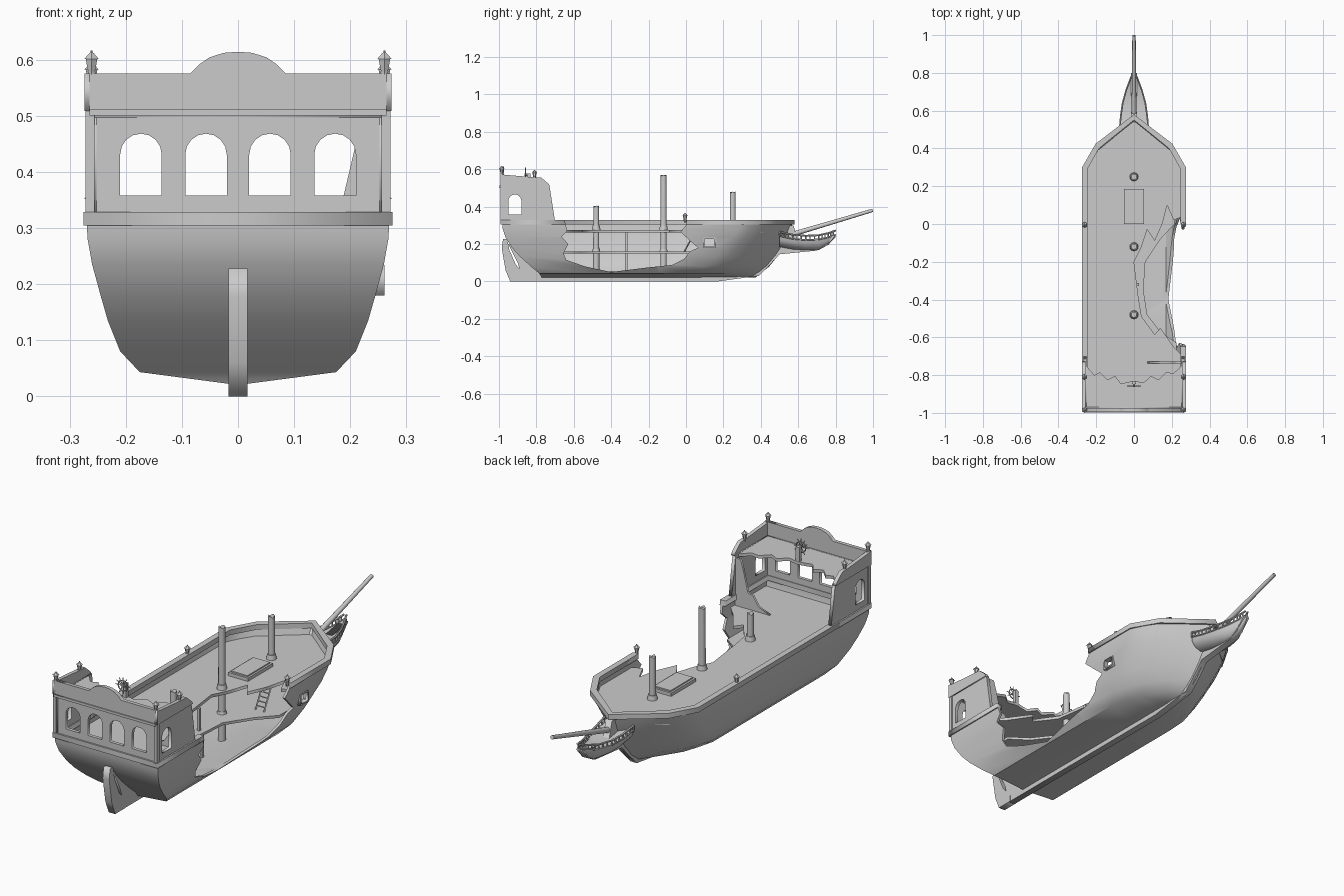
import bpy, bmesh, math
from mathutils import Vector, Matrix

if "Cube" in bpy.data.objects:
    bpy.data.objects.remove(bpy.data.objects["Cube"])


def finish(name, bm, angle=None):
    bmesh.ops.remove_doubles(bm, verts=bm.verts, dist=1e-5)
    bmesh.ops.recalc_face_normals(bm, faces=bm.faces)
    me = bpy.data.meshes.new(name)
    bm.to_mesh(me)
    bm.free()
    ob = bpy.data.objects.new(name, me)
    bpy.context.collection.objects.link(ob)
    if angle:
        smooth(ob, angle)
    return ob


def select(ob):
    bpy.ops.object.select_all(action='DESELECT')
    ob.select_set(True)
    bpy.context.view_layer.objects.active = ob


def smooth(ob, angle):
    select(ob)
    bpy.ops.object.shade_smooth_by_angle(angle=math.radians(angle))


def plate(name, plane, loops, lo, hi):
    """Flat board: first loop is the outline, others are holes; lo..hi is its thickness."""
    cu = bpy.data.curves.new(name, 'CURVE')
    cu.dimensions, cu.fill_mode, cu.extrude = '2D', 'BOTH', (hi - lo) / 2
    for loop in loops:
        sp = cu.splines.new('POLY')
        sp.points.add(len(loop) - 1)
        for p, (u, v) in zip(sp.points, loop):
            p.co = (u, v, 0, 1)
        sp.use_cyclic_u = True
    tmp = bpy.data.objects.new(name + "_outline", cu)
    bpy.context.collection.objects.link(tmp)
    bpy.context.view_layer.update()
    bm = bmesh.new()
    bm.from_mesh(tmp.to_mesh())
    bpy.data.objects.remove(tmp)
    mid = (lo + hi) / 2
    for v in bm.verts:
        a, b, c = v.co
        c += mid
        v.co = {'XY': (a, b, c), 'YZ': (c, a, b), 'XZ': (a, c, b)}[plane]
    return finish(name, bm)


def rod(bm, a, b, r1, r2=None, seg=8):
    a, b = Vector(a), Vector(b)
    d = b - a
    m = Matrix.Translation((a + b) / 2) @ d.to_track_quat('Z', 'Y').to_matrix().to_4x4()
    return bmesh.ops.create_cone(bm, cap_ends=True, segments=seg, radius1=r1,
                                 radius2=r1 if r2 is None else r2, depth=d.length, matrix=m)['verts']


def block(bm, lo, hi):
    lo, hi = Vector(lo), Vector(hi)
    bmesh.ops.create_cube(bm, size=1, matrix=Matrix.Translation((lo + hi) / 2) @ Matrix.Diagonal((*(hi - lo), 1)))


def cut(ob, cutter):
    m = ob.modifiers.new("cut", 'BOOLEAN')
    m.operation, m.solver, m.object = 'DIFFERENCE', 'EXACT', cutter


def arch(c, z0, z1, r):
    top = [(c + r * math.cos(math.pi * i / 8), z1 - r + r * math.sin(math.pi * i / 8)) for i in range(9)]
    return [(c - r, z0), (c + r, z0)] + top


def mirrored(half):
    return half + [(-x, y) for x, y in reversed(half) if abs(x) > 1e-6]


# Hull shell: levels of (half width, z, stern y, start of bow taper, stem y)
levels = [(0, .02, -.77, 0, .37), (.175, .043, -.785, .05, .40), (.21, .08, -.83, .10, .445),
          (.232, .135, -.89, .16, .49), (.245, .18, -.93, .20, .52), (.26, .235, -.965, .25, .545),
          (.268, .28, -.98, .28, .56), (.27, .315, -.982, .30, .572)]
bm = bmesh.new()
rings = []
for w, z, ys, y0, yb in levels:
    half = [(0, yb)] + [(w * f, y0 + (yb - y0) * t) for t, f in ((.72, .38), (.44, .74), (.22, .89), (0, 1))]
    half += [(w, -.15), (w, -.5), (w, ys)]
    full = half + [(-x, y) for x, y in reversed(half[1:])]
    rings.append([bm.verts.new((x, y, z)) for x, y in full])
for a, b in zip(rings, rings[1:]):
    for i in range(len(a)):
        j = (i + 1) % len(a)
        bm.faces.new((a[i], a[j], b[j], b[i]))
bmesh.ops.remove_doubles(bm, verts=bm.verts, dist=1e-5)
bmesh.ops.recalc_face_normals(bm, faces=bm.faces)
side = max(bm.faces, key=lambda f: f.calc_center_median().x)
flip = side.normal.x < 0
hull = finish("hull", bm)
if flip:
    hull.data.flip_normals()
sol = hull.modifiers.new("thickness", 'SOLIDIFY')
sol.thickness, sol.offset = .012, -1

# Rail around the hull top
rail = plate("hull_rail", 'XY', [mirrored([(.275, -.992), (.275, .30), (.203, .425), (0, .58)]),
                                 mirrored([(.247, -.965), (.247, .29), (.185, .40), (0, .55)])], .304, .328)

# Breach in the right side and the gun port
breach = plate("breach_cutter", 'YZ', [[
    (-.66, .4), (-.645, .31), (-.635, .27), (-.665, .24), (-.63, .20), (-.655, .15), (-.64, .115), (-.54, .08),
    (-.40, .05), (-.2, .075), (-.075, .088), (-.01, .12), (.02, .16), (.064, .18), (.03, .21), (-.03, .265),
    (.0, .3), (.01, .4)]], .10, .4)
port = plate("port_cutter", 'YZ', [[(.10, .187), (.15, .187), (.15, .227), (.10, .227)]], .2, .3)
for ob, cutters in ((hull, (breach, port)), (rail, (breach,))):
    for c in cutters:
        cut(ob, c)
    select(ob)
    bpy.ops.object.convert(target='MESH')
for c in (breach, port):
    bpy.data.objects.remove(c)
smooth(hull, 35)
plate("gun_port_frame", 'YZ', [[(.093, .18), (.157, .18), (.157, .234), (.093, .234)],
                               [(.10, .187), (.15, .187), (.15, .227), (.10, .227)]], .238, .261)

# Keel with stem, and rudder
plate("keel", 'YZ', [[(-.87, 0), (.17, 0), (.39, .03), (.45, .09), (.50, .145), (.70, .165), (.75, .19), (.80, .245),
                      (.6, .21), (.575, .30), (.55, .30), (.50, .18), (.43, .11), (.36, .05), (.15, .03),
                      (-.75, .03), (-.82, .09), (-.93, .2), (-.95, .2), (-.90, .10)]], -.016, .016)
plate("rudder", 'YZ', [[(-.86, 0), (-.94, 0), (-.965, .06), (-.985, .178), (-.978, .228), (-.955, .228),
                        (-.945, .17), (-.91, .09), (-.86, .03)]], -.017, .017)

# Decks with broken right edges
plate("upper_deck", 'XY', [[(0, .548), (-.192, .40), (-.258, .28), (-.258, -.965), (.258, -.965), (.258, -.70),
                            (.21, -.65), (.14, -.55), (.11, -.585), (.04, -.49), (.025, -.4), (0, -.2), (.04, -.12),
                            (.07, -.03), (.11, -.09), (.15, .0), (.175, .10), (.21, .02), (.258, .04), (.258, .28),
                            (.192, .40)]], .262, .276)
plate("lower_deck", 'XY', [[(0, .46), (-.165, .30), (-.226, .16), (-.226, -.88), (.226, -.88), (.226, -.63),
                            (.14, -.57), (.07, -.48), (.05, -.35), (.06, -.2), (.14, -.08), (.215, .0), (.222, .16),
                            (.165, .30)]], .148, .16)
plate("poop_deck", 'XY', [[(-.258, -.985), (.258, -.985), (.258, -.745), (.21, -.79), (.17, -.785), (.13, -.825),
                           (.09, -.805), (.05, -.84), (0, -.83), (-.07, -.845), (-.10, -.805), (-.14, -.825),
                           (-.18, -.785), (-.21, -.80), (-.258, -.745)]], .497, .511)

# Stern cabin walls, mouldings and bulwarks
windows = [arch(c, .358, .468, .037) for c in (-.173, -.057, .057, .173)]
plate("cabin_back_wall", 'XZ', [[(-.26, .32), (.26, .32), (.26, .505), (-.26, .505)]] + windows, -.984, -.968)
bulge = [(.085 * k, .575 + dz) for k, dz in ((1, 0), (.82, .016), (.6, .029), (.3, .037), (0, .039))]
plate("stern_bulwark", 'XZ', [[(-.265, .505), (.265, .505), (.265, .575)] + bulge +
                              [(-x, z) for x, z in reversed(bulge[:-1])] + [(-.265, .575)]], -.992, -.974)
plate("stern_moulding", 'XZ', [[(-.265, .50), (.265, .50), (.265, .512), (-.265, .512)]], -.997, -.97)
for s, tag in ((1, "right"), (-1, "left")):
    def xr(a, b):
        return (a, b) if s > 0 else (-b, -a)
    plate("cabin_side_" + tag, 'YZ', [[(-.985, .32), (-.70, .32), (-.73, .512), (-.985, .512)],
                                      arch(-.915, .357, .465, .035)], *xr(.252, .268))
    plate("side_bulwark_" + tag, 'YZ', [[(-.992, .508), (-.727, .508), (-.735, .522), (-.775, .556), (-.80, .556),
                                         (-.97, .57), (-.992, .575)]], *xr(.256, .274))
    bm = bmesh.new()
    a, b = xr(.256, .272)
    block(bm, (a, -.992, .32), (b, -.972, .51))
    finish("corner_post_" + tag, bm)
plate("broken_bulkhead", 'XZ', [[(.255, .275), (.07, .275), (.13, .30), (.16, .345), (.187, .352), (.21, .45),
                                 (.225, .50), (.255, .50)]], -.738, -.728)

# Masts (snapped tops) with collars, and bowsprit
for name, y, top in (("fore_mast", .25, .48), ("main_mast", -.12, .57), ("rear_mast", -.48, .405)):
    bm = bmesh.new()
    vs = rod(bm, (0, y, .03), (0, y, top), .017, .015, 12)
    for i, v in enumerate([v for v in vs if v.co.z > top - .01]):
        v.co.z -= (0, .008, .003)[i % 3]
    rod(bm, (0, y, .275), (0, y, .298), .023, .019, 12)
    rod(bm, (0, y, .158), (0, y, .172), .022, .019, 12)
    finish(name, bm, 40)
bm = bmesh.new()
rod(bm, (0, .48, .226), (0, .998, .380), .014, .009, 12)
finish("bowsprit", bm, 40)

# Beakhead under the bowsprit: sections of (y, half width, top z, bottom z)
beak = [(.50, .076, .243, .185), (.57, .07, .228, .172), (.64, .06, .222, .167), (.71, .041, .225, .168),
        (.76, .022, .236, .195), (.80, .006, .25, .238)]
bm = bmesh.new()
rows = []
for y, w, t, b in beak:
    half = [(.3 * w, b), (.72 * w, b + .22 * (t - b)), (.95 * w, b + .6 * (t - b)), (w, t)]
    rows.append([bm.verts.new((x, y, z)) for x, z in half + [(-x, z) for x, z in reversed(half)]])
for a, b in zip(rows, rows[1:]):
    for i in range(8):
        bm.faces.new((a[i], a[(i + 1) % 8], b[(i + 1) % 8], b[i]))
bm.faces.new(rows[0])
bm.faces.new(rows[-1])
finish("beakhead", bm, 40)
bm = bmesh.new()
for s in (1, -1):
    for (y, w, t, _), (y2, w2, t2, _) in zip(beak, beak[1:]):
        p, q = Vector((s * w, y, t)), Vector((s * w2, y2, t2))
        up = Vector((0, 0, .022))
        rod(bm, p + up, q + up, .005, seg=6)
        rod(bm, p, q, .004, seg=6)
        for k in (0, 1 / 3, 2 / 3):
            c = p.lerp(q, k)
            rod(bm, c, c + up, .0035, seg=6)
finish("beakhead_railing", bm)

# Hatch, below-deck posts and ladder
bm = bmesh.new()
block(bm, (-.052, 0, .27), (.052, .185, .292))
block(bm, (-.043, .009, .29), (.043, .176, .298))
finish("hatch", bm)
bm = bmesh.new()
block(bm, (.015, -.327, .155), (.027, -.313, .265))
block(bm, (.030, -.327, .03), (.042, -.313, .15))
finish("deck_posts", bm)
bm = bmesh.new()
foot, head = Vector((.12, -.01, .158)), Vector((.12, .05, .268))
for dx in (-.022, .022):
    rod(bm, foot + Vector((dx, 0, 0)), head + Vector((dx, 0, 0)), .004, seg=4)
for k in range(1, 6):
    c = foot.lerp(head, k / 6)
    rod(bm, c - Vector((.022, 0, 0)), c + Vector((.022, 0, 0)), .003, seg=4)
finish("ladder", bm)

# Steering wheel on its stand
bm = bmesh.new()
wc = Vector((0, -.858, .570))
block(bm, (-.010, -.848, .508), (.010, -.832, .578))
rod(bm, wc - Vector((0, .006, 0)), wc + Vector((0, .016, 0)), .006)
for k in range(12):
    d, e = [Vector((math.cos(a), 0, math.sin(a))) for a in (k * math.pi / 6, (k + 1) * math.pi / 6)]
    rod(bm, wc + d * .025, wc + e * .025, .003, seg=6)
    if k % 3 != 1 or k == 4:
        rod(bm, wc, wc + d * .038, .002, seg=6)
finish("steering_wheel", bm)

# Lanterns
for y, z in ((-.985, .575), (-.81, .556), (-.005, .326)):
    for s in (1, -1):
        bm = bmesh.new()
        x = s * .261
        rod(bm, (x, y, z - .012), (x, y, z + .004), .006, .008, 6)
        rod(bm, (x, y, z + .004), (x, y, z + .026), .007, .012, 6)
        rod(bm, (x, y, z + .026), (x, y, z + .037), .015, .004, 6)
        rod(bm, (x, y, z + .037), (x, y, z + .041), .003, .002, 6)
        finish("lantern", bm)
